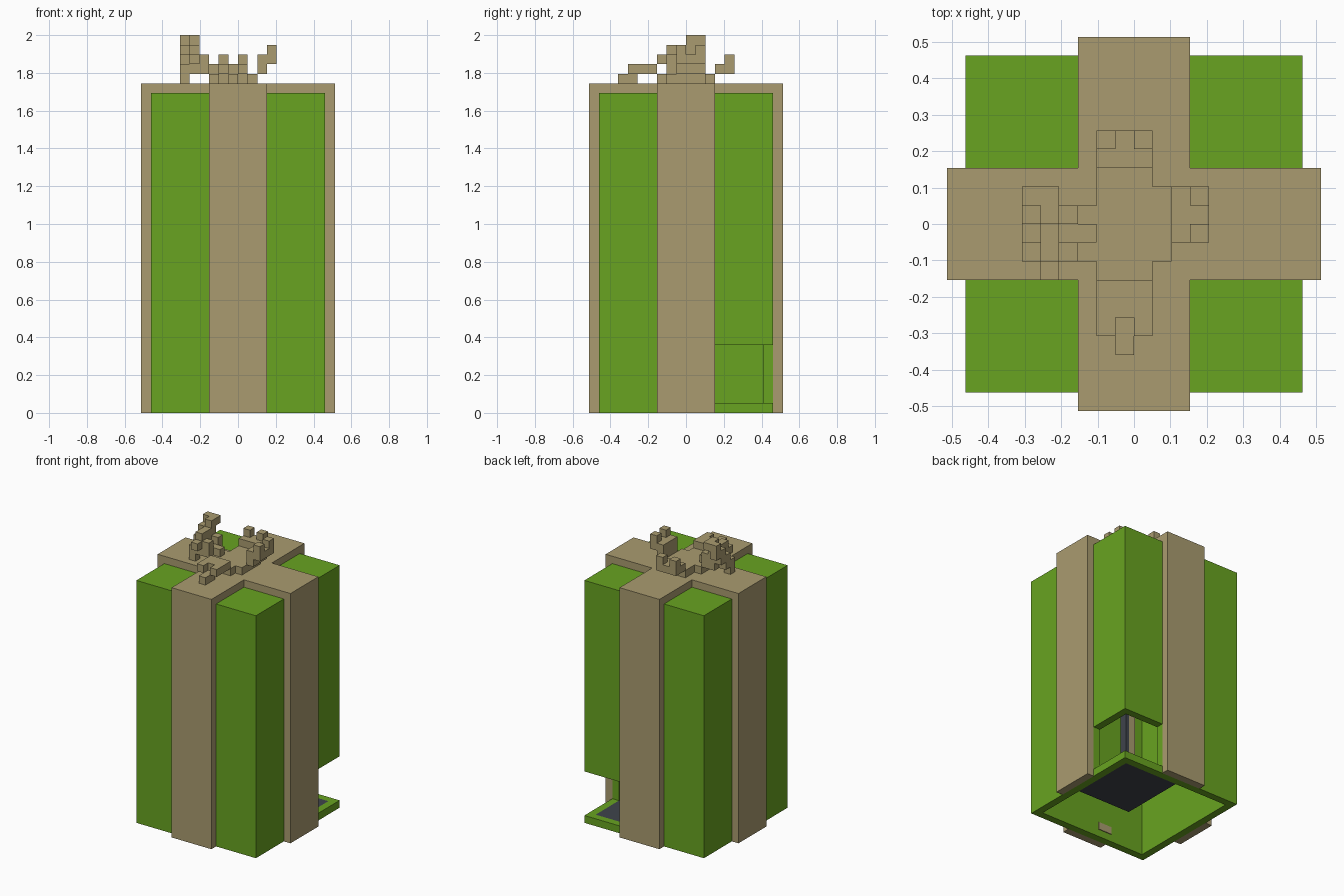
import bpy
import bmesh
from math import pi
from mathutils import Matrix, Vector

old = bpy.data.objects.get("Cube")
if old:
    bpy.data.objects.remove(old, do_unlink=True)


def material(name, *rgb):
    mat = bpy.data.materials.new(name)
    mat.use_nodes = True
    color = (*rgb, 1)
    mat.diffuse_color = color
    mat.node_tree.nodes["Principled BSDF"].inputs["Base Color"].default_value = color
    return mat


green = material("leaf green", 0.14, 0.37, 0.015)
tan = material("ribbon tan", 0.4, 0.33, 0.16)
slate = material("dark slate", 0.05, 0.057, 0.072)

unit = 2 / 39        # one block; every size below is counted in blocks
outer, height = 9, 33
inner = outer - 1    # walls are one block thick
edge = 3             # half width of the ribbon, where the doorway begins
sill, head = 1, 7    # bottom and top of the doorway
rim = outer + 1      # outside of the ribbon
top = height + 1     # upper face of the ribbon, where the bow sits


def blocks(name, mat, spans, base=0, turn=0):
    """One object made of boxes, each given as low corner and high corner."""
    bm = bmesh.new()
    for low, high in spans:
        low, high = Vector(low) * unit, Vector(high) * unit
        place = Matrix.Translation((low + high) / 2) @ Matrix.Diagonal((*(high - low), 1))
        bmesh.ops.create_cube(bm, size=1, matrix=place)
    mesh = bpy.data.meshes.new(name)
    bm.to_mesh(mesh)
    bm.free()
    mesh.materials.append(mat)
    obj = bpy.data.objects.new(name, mesh)
    obj.location.z = base * unit
    obj.rotation_euler.z = turn
    bpy.context.collection.objects.link(obj)


# Hollow box, open below, with a doorway cut out of the back left corner
blocks("front_wall", green, [((-outer, -outer, 0), (outer, -inner, height))])
blocks("right_wall", green, [((-outer, -inner, 0), (-inner, outer, height))])
blocks("left_wall", green, [((inner, -inner, 0), (outer, edge, height))])
blocks("back_wall", green, [((-inner, inner, 0), (edge, outer, height))])
for part, low, high in (("doorstep", 0, sill), ("overhang", head, height)):
    blocks(part, green, [((inner, edge, low), (outer, outer, high)),
                         ((edge, inner, low), (inner, outer, high))])
blocks("lid", green, [((-inner, -inner, height - 1), (inner, inner, height))])

# Entry floor and fittings inside
blocks("entry_floor", slate, [((0, -1, 0), (inner, inner, sill))])
blocks("inner_post", tan, [((1.5, 1, sill), (2.5, 2, 14))])
blocks("inner_post_side", slate, [((2.5, 1, sill), (3, 2, 14))])
blocks("inner_wall_patch", tan, [((-edge, -inner, 1), (-1, 0.1 - inner, 2))])

# Ribbon: a band down each side and a cross on top
for i, side in enumerate(("front", "left", "back", "right")):
    blocks("ribbon_" + side, tan, [((-edge, -rim, 0), (edge, -outer, height)),
                                   ((-edge, -rim, height), (edge, -edge, top))],
           turn=i * pi / 2)
blocks("ribbon_crossing", tan, [((-edge, -edge, height), (edge, edge, top))])


def bow_loop(name, axis, sign, start, steps, tips=(), tail=()):
    """Loop three blocks wide; pieces are (near, far, low, high) going outward.
    Steps fill the width, tips take both outer blocks, the tail the middle one."""
    spans = []
    rows = [(0, 3, p) for p in steps] + [(1, 2, p) for p in tail]
    rows += [(k, k + 1, p) for k in (0, 2) for p in tips]
    for first, last, (near, far, low, high) in rows:
        a, b = sorted((near * sign, far * sign))
        c, d = start + first, start + last
        if axis == "x":
            spans.append(((a, c, low), (b, d, high)))
        else:
            spans.append(((c, a, low), (d, b, high)))
    blocks(name, tan, spans, base=top)


# Bow: knot, four loops and a stepped crest on the right loop
blocks("bow_knot", tan, [((-2, -2, 0), (2, 2, 1))], base=top)
arch = [(2, 3, 0, 1), (3, 5, 1, 2)]
bow_loop("bow_front_loop", "y", -1, -2, arch, tips=[(5, 6, 1, 2)], tail=[(5, 7, 0, 1)])
bow_loop("bow_back_loop", "y", 1, -2, arch, tips=[(4, 5, 2, 3)])
bow_loop("bow_left_loop", "x", 1, -1, [(2, 3, 1, 3), (3, 4, 2, 3)], tips=[(3, 4, 3, 4)])
bow_loop("bow_right_loop", "x", -1, -2, [(2, 3, 0, 1), (3, 4, 1, 2), (4, 5, 1, 4)],
         tips=[(3, 4, 2, 3)], tail=[(2, 3, 1, 2)])
crest = [((-6, i - 2, i), (-5, i - 1, i + 2)) for i in range(4)]
crest += [((-5, -3, 2), (-4, -2, 3)), ((-5, 0, 4), (-4, 2, 5))]
blocks("bow_right_crest", tan, crest, base=top)
